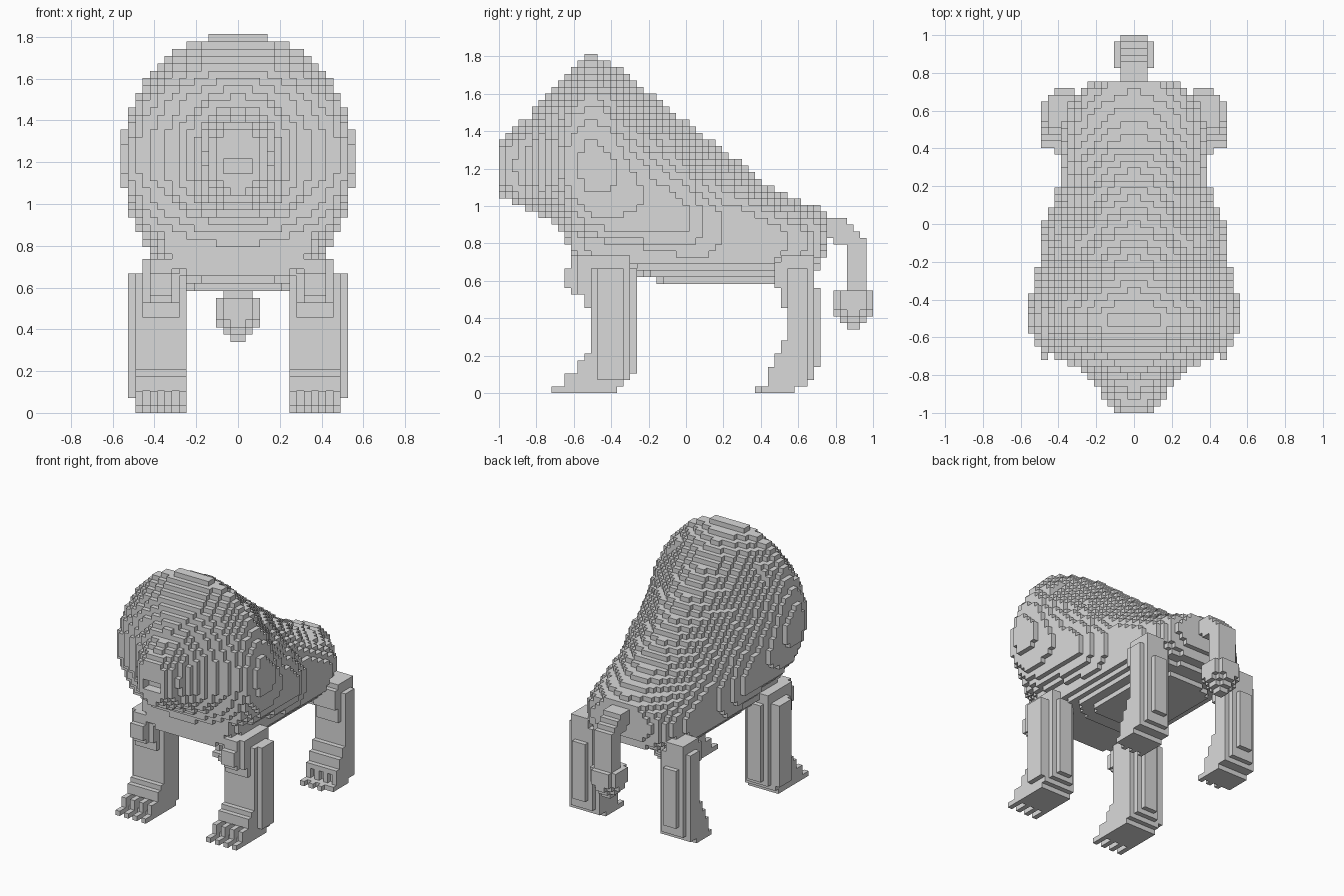
import bpy
from math import floor

if "Cube" in bpy.data.objects:
    bpy.data.objects.remove(bpy.data.objects["Cube"])

V = 2 / 57  # block size
fur = bpy.data.materials.new("stone_grey")
fur.diffuse_color = (0.7, 0.7, 0.7, 1)
fur.use_nodes = True
fur.node_tree.nodes["Principled BSDF"].inputs["Base Color"].default_value = fur.diffuse_color


def lerp(table, t):
    """Interpolate rows of (key, values...) at t; None outside the range."""
    if t < table[0][0] or t > table[-1][0]:
        return None
    for a, b in zip(table, table[1:]):
        if t <= b[0]:
            f = (t - a[0]) / (b[0] - a[0])
            return [p + (q - p) * f for p, q in zip(a[1:], b[1:])]


def block_object(name, inside, lo, hi, z0=0.0):
    """Fill a block grid where inside(x, y, z) holds and keep the outer faces."""
    r = [range(floor((lo[i] - o) / V) - 1, floor((hi[i] - o) / V) + 2)
         for i, o in enumerate((0, -1, z0))]
    cells = {(i, j, k) for i in r[0] for j in r[1] for k in r[2]
             if inside((i + .5) * V, -1 + (j + .5) * V, z0 + (k + .5) * V)}
    verts, faces = {}, []
    for c in cells:
        for ax in range(3):
            for side in (0, 1):
                n = list(c)
                n[ax] += 2 * side - 1
                if tuple(n) in cells:
                    continue
                u, w = (ax + 1) % 3, (ax + 2) % 3
                quad = []
                for du, dw in ((0, 0), (1, 0), (1, 1), (0, 1)):
                    p = list(c)
                    p[ax] += side
                    p[u] += du
                    p[w] += dw
                    quad.append(verts.setdefault(tuple(p), len(verts)))
                faces.append(quad if side else quad[::-1])
    pts = [(i * V, -1 + j * V, max(0, z0 + k * V)) for i, j, k in verts]
    me = bpy.data.meshes.new(name)
    me.from_pydata(pts, [], faces)
    me.materials.append(fur)
    ob = bpy.data.objects.new(name, me)
    bpy.context.collection.objects.link(ob)
    return ob


# Sections: y, top, widest height, bottom, half width, upper and lower roundness
MANE = [
    (-1.0, 1.35, 1.21, 1.07, .10, 2.5, 2.5), (-.94, 1.39, 1.21, 1.02, .14, 2.5, 2.2),
    (-.85, 1.47, 1.21, .98, .20, 2.2, 2), (-.78, 1.55, 1.22, .94, .28, 2, 2),
    (-.70, 1.64, 1.23, .90, .43, 2, 2), (-.65, 1.70, 1.23, .83, .51, 2, 2.2),
    (-.60, 1.75, 1.23, .77, .54, 2, 2.4), (-.51, 1.825, 1.23, .73, .555, 2.1, 2.7),
    (-.40, 1.76, 1.21, .71, .55, 1.9, 2.7), (-.30, 1.69, 1.13, .69, .522, 1.75, 2.7),
    (-.18, 1.59, 1.03, .66, .50, 1.65, 2.6), (0, 1.45, .98, .62, .48, 1.6, 2.6),
    (.1, 1.37, .94, .59, .435, 1.6, 3), (.2, 1.30, .92, .58, .40, 1.6, 3.2),
    (.47, 1.09, .85, .58, .39, 1.7, 3.2), (.62, 1.02, .83, .63, .35, 1.9, 3.2),
    (.70, .99, .82, .66, .29, 2, 3), (.76, .97, .84, .74, .20, 2, 2.5)]
TORSO = [
    (-.61, 1.1, .82, .65, .33, 2, 3.2), (-.5, 1.1, .82, .65, .39, 2, 3.5),
    (-.3, 1.1, .82, .64, .395, 2, 3.5),
    (-.1, 1.1, .82, .58, .395, 2, 3.2), (.3, 1.1, .85, .58, .39, 2, 3.2)]


def in_section(table, x, y, z):
    row = lerp(table, y)
    if not row:
        return False
    top, mid, bot, wide, up, down = row
    if not bot < z < top:
        return False
    t, n = ((z - mid) / (top - mid), up) if z > mid else ((mid - z) / (mid - bot), down)
    return abs(x) < wide * (1 - t ** n) ** (1 / n)


def body(x, y, z):
    # mouth opening
    if 1.14 < z < 1.21 and abs(x) < .075 and y < -.93:
        return False
    return in_section(MANE, x, y, z) or in_section(TORSO, x, y, z) and y < .2


block_object("body_and_mane", body, (-.6, -1, .5), (.6, .8, 1.85), -.012)


# Tail: z, front edge, rear edge, half width
TAIL = [(.34, .86, .93, .04), (.39, .84, .95, .07), (.44, .79, 1.0, .11),
        (.55, .785, 1.005, .11), (.56, .85, .965, .07), (.79, .85, .965, .07),
        (.80, .79, .965, .07), (.84, .74, .955, .07), (.88, .70, .90, .07),
        (.92, .68, .84, .07), (.95, .66, .78, .07)]


def tail(x, y, z):
    row = lerp(TAIL, z)
    if not row or not row[0] < y < row[1] or abs(x) > row[2]:
        return False
    # the tuft has rounded corners
    return z > .56 or (x / row[2]) ** 2 + ((2 * y - row[0] - row[1]) / (row[1] - row[0])) ** 2 < 1.05


block_object("tail", tail, (-.2, .6, .3), (.2, 1, 1), -.012)

# Legs: z, front edge, back edge
FRONT = [(0, -.72, -.37), (.035, -.72, -.35), (.04, -.66, -.34), (.10, -.65, -.28),
         (.11, -.60, -.27), (.18, -.58, -.27), (.22, -.51, -.27), (.43, -.49, -.27),
         (.52, -.57, -.27), (.56, -.62, -.27), (.58, -.65, -.27), (.65, -.65, -.27),
         (.66, -.61, -.27), (.72, -.60, -.30)]
REAR = [(0, .37, .58), (.035, .37, .61), (.04, .43, .63), (.10, .44, .68),
        (.16, .47, .72), (.22, .50, .72), (.30, .53, .72), (.35, .56, .72),
        (.42, .56, .72), (.46, .53, .72), (.54, .50, .72), (.58, .47, .70),
        (.65, .46, .69), (.72, .50, .69)]


def leg(table, shin, calf, rib):
    """Leg filling columns 7 to 13, with toes, a knee bulge, a calf ridge and a side rib."""
    def inside(x, y, z):
        col = floor(abs(x) / V)
        row = lerp(table, z)
        if not row or not row[0] < y < row[1] or not 7 <= col <= 14:
            return False
        if col == 14:
            return bool(rib) and rib[0] < y < rib[1] and .07 < z < .66
        if z > .655 and not 9 <= col <= 12:
            return False
        if z < .11 and y < shin - .12 + .07 * (z > .04):  # separate toes
            return col % 2 == 1 and (col < 13 or bool(rib) or y > .4)
        if z > .3 and y < shin:                           # rounded knee
            edge = 1 + (y < shin - .07)
            return 7 + edge <= col <= 13 - edge
        if y > calf:                                      # stepped calf
            inset = 1 + (y > calf + V)
            return 7 + inset <= col <= 13 - inset
        return True
    return inside


for side, s in (("right", 1), ("left", -1)):
    def only(f):
        return lambda x, y, z: x * s > 0 and f(x, y, z)
    block_object("front_leg_" + side, only(leg(FRONT, -.5, -.34, (-.48, -.34))),
                 (-.55, -.75, 0), (.55, -.2, .75))
    block_object("rear_leg_" + side, only(leg(REAR, .54, .645, None)),
                 (-.55, .3, 0), (.55, .78, .75))
